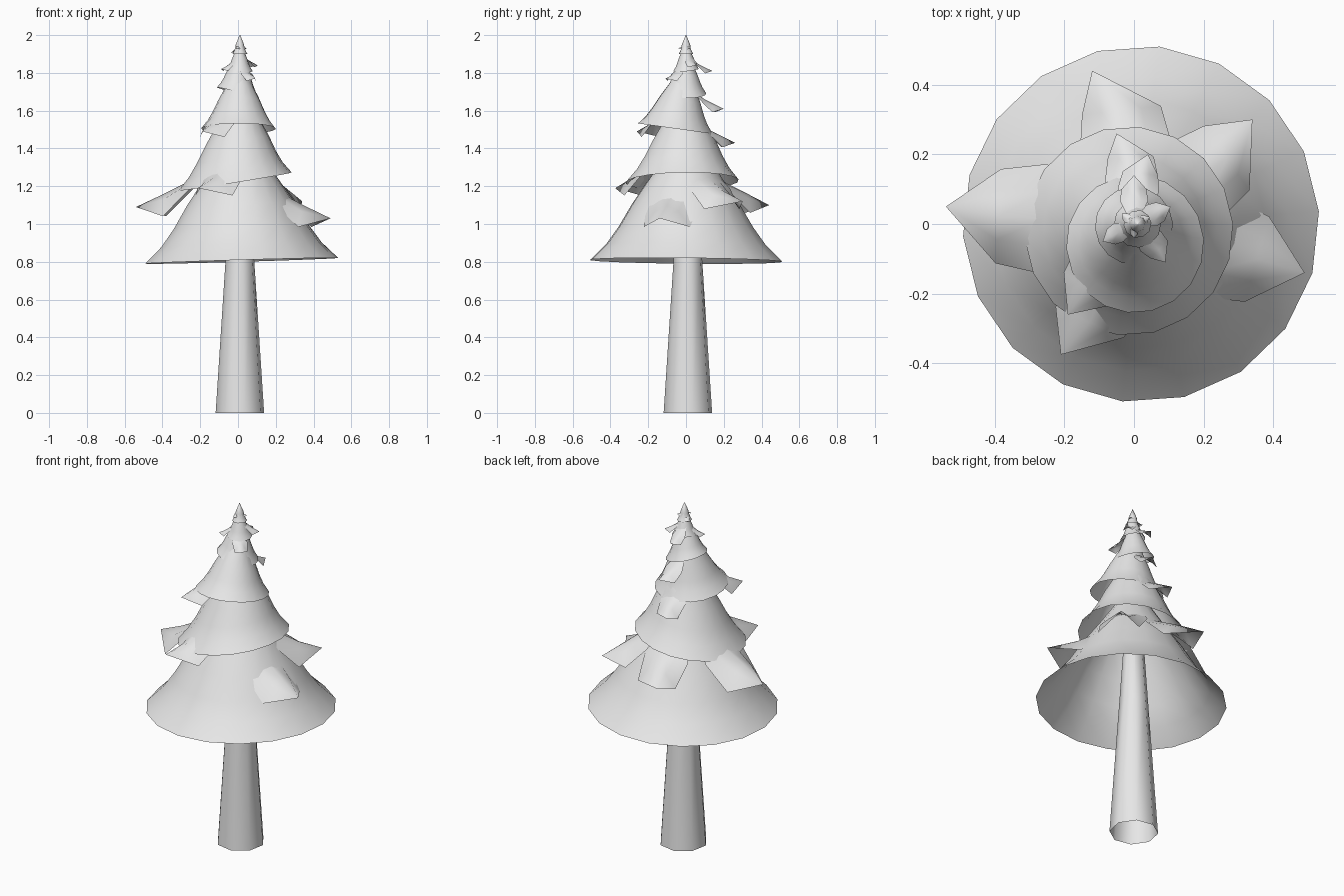
import bpy, bmesh, math

if "Cube" in bpy.data.objects:
    bpy.data.objects.remove(bpy.data.objects["Cube"])

grey = bpy.data.materials.new("light grey")
grey.diffuse_color = (0.8, 0.8, 0.8, 1)
grey.use_nodes = True
grey.node_tree.nodes["Principled BSDF"].inputs["Base Color"].default_value = grey.diffuse_color


def finish(name, bm):
    bmesh.ops.recalc_face_normals(bm, faces=bm.faces)
    me = bpy.data.meshes.new(name)
    bm.to_mesh(me)
    bm.free()
    me.materials.append(grey)
    for p in me.polygons:
        p.use_smooth = True
    ob = bpy.data.objects.new(name, me)
    bpy.context.collection.objects.link(ob)
    return ob


def rings(name, rows, sides, phase, tilt=(0, 0)):
    """Open skin through rows of (x, y, z, radius); tilt fades with radius."""
    bm = bmesh.new()
    loops = []
    for x, y, z, r in rows:
        loop = []
        for i in range(sides):
            a = phase + math.tau * i / sides
            dx, dy = r * math.cos(a), r * math.sin(a)
            loop.append(bm.verts.new((x + dx, y + dy, z + tilt[0] * dx + tilt[1] * dy)))
        loops.append(loop)
    for lo, hi in zip(loops, loops[1:]):
        for i in range(sides):
            j = (i + 1) % sides
            bm.faces.new((lo[i], lo[j], hi[j], hi[i]))
    bm.faces.new(loops[-1])
    return finish(name, bm)


# Tapered trunk, open at the foot
rings("trunk", [(0.01, 0.01, 0, 0.131), (0.01, 0.01, 0.8, 0.078),
                (0.01, 0.01, 1.9, 0.006)], 8, 0.2)

# Foliage skirts: centre x, y, rim height, rim radius, top height, tilt, sides
skirts = [
    (0.02, 0.00, 0.805, 0.512, 1.52, (0.03, -0.01), 18),
    (-0.015, -0.02, 1.225, 0.300, 1.74, (0.16, 0.02), 18),
    (0.003, -0.057, 1.505, 0.198, 1.86, (0.0, -0.14), 18),
    (0.00, -0.005, 1.695, 0.112, 1.93, (-0.25, -0.04), 16),
    (0.01, 0.00, 1.815, 0.068, 1.97, (-0.1, 0.1), 12),
    (0.01, 0.00, 1.900, 0.040, 1.995, (0.0, 0.0), 10),
]
# Flared profile: share of height, share of radius
profile = [(0, 1), (0.12, 0.83), (0.25, 0.70), (0.42, 0.56),
           (0.62, 0.37), (0.82, 0.19), (1, 0.03)]
for n, (x, y, z, r, top, tilt, sides) in enumerate(skirts, 1):
    rows = [(x + (0.01 - x) * h, y * (1 - h), z + (top - z) * h, r * w) for h, w in profile]
    rings(f"foliage_skirt_{n}", rows, sides, 0.07, tilt)

# Pointed boughs: tip x, y, z and sideways skew of the body in degrees
boughs = [
    (-0.54, 0.05, 1.09, 2), (0.49, -0.14, 1.03, 0), (0.34, 0.30, 1.12, -6),
    (-0.12, 0.44, 1.10, -9), (-0.21, -0.375, 1.19, 5), (-0.05, 0.26, 1.43, -8),
    (-0.19, -0.26, 1.49, 0), (0.04, 0.20, 1.61, 4), (0.00, 0.14, 1.81, 0),
    (0.09, -0.11, 1.77, 5), (-0.09, -0.05, 1.82, 0), (0.105, 0.05, 1.84, 0),
    (-0.035, 0.03, 1.91, 0), (0.045, 0.02, 1.93, 0), (0.0, -0.04, 1.93, 0),
]
# Body rows: reach, half width, rise, edge droop (shares of the bough length)
body = [(0.15, 0.13, 0.50, 0.02), (0.48, 0.29, 0.25, 0.10), (0.72, 0.25, 0.13, 0.22)]
for n, (tx, ty, tz, skew) in enumerate(boughs, 1):
    length = math.hypot(tx, ty)
    a = math.atan2(ty, tx) + math.radians(skew)
    ux, uy = math.cos(a), math.sin(a)
    bm = bmesh.new()
    grid = []
    for reach, half, rise, droop in body:
        row = []
        for s in (-1, -0.5, 0, 0.5, 1):
            f, w = reach * length, s * half * length
            z = tz + length * (rise - droop * s * s)
            row.append(bm.verts.new((ux * f - uy * w, uy * f + ux * w, min(z, 1.99))))
        grid.append(row)
    for lo, hi in zip(grid, grid[1:]):
        for i in range(4):
            bm.faces.new((lo[i], lo[i + 1], hi[i + 1], hi[i]))
    tip = bm.verts.new((tx, ty, tz))
    for i in range(4):
        bm.faces.new((grid[-1][i], grid[-1][i + 1], tip))
    finish(f"bough_{n}", bm)

# Small pointed bud at the very top
rings("top_bud", [(0.01, 0, 1.90, 0.03), (0.01, 0, 1.95, 0.022), (0.01, 0, 2.0, 0.002)], 8, 0)
